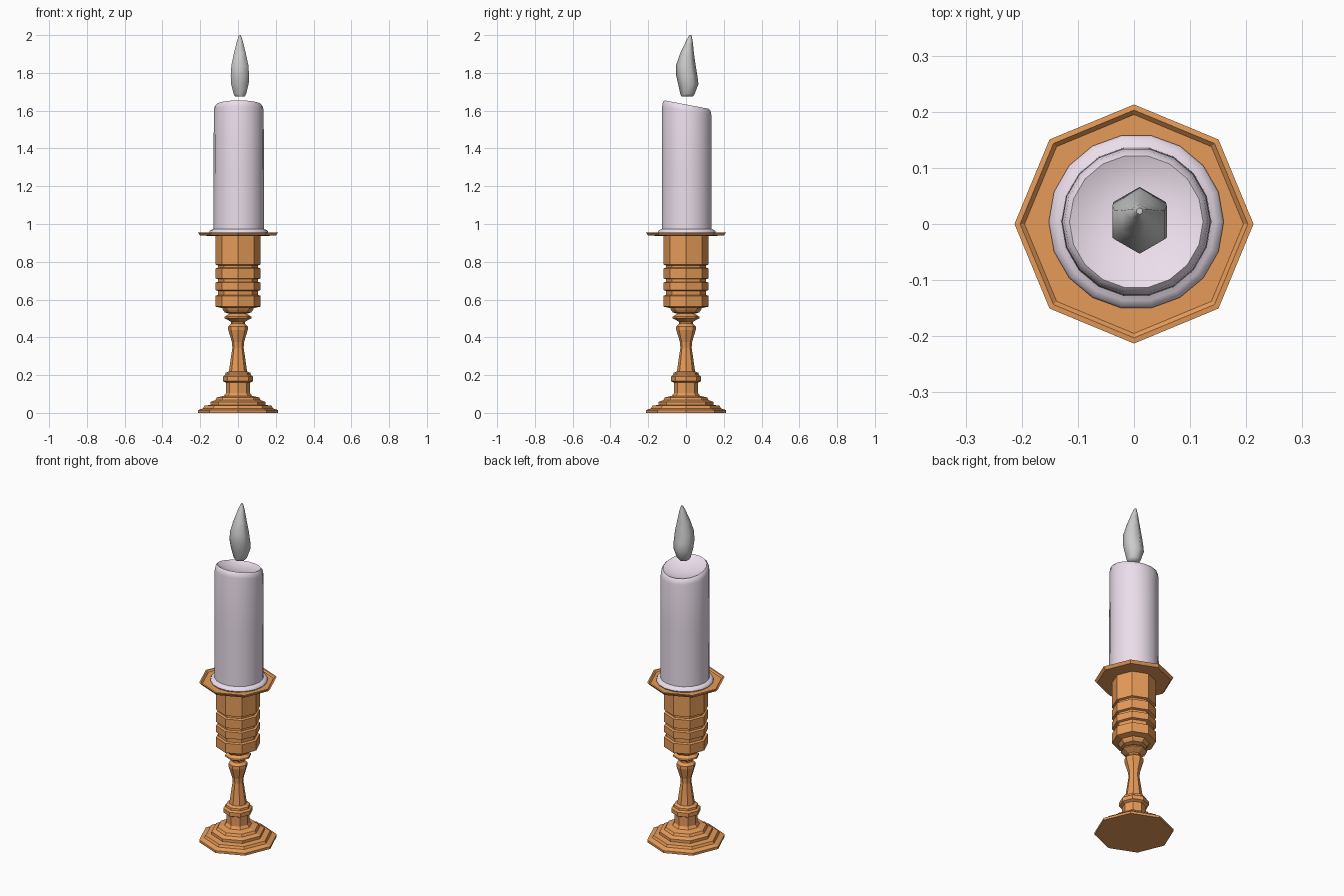
import bpy, bmesh, math


def material(name, rgb):
    m = bpy.data.materials.new(name)
    m.diffuse_color = (*rgb, 1)
    return m


def loft(name, rings, sides, mat=None, phase=0.0, smooth=None, tilt=0.0):
    """Skin stacked polygon rings given as (radius, z, x, y, tilt weight)."""
    bm = bmesh.new()
    loops = []
    for r, z, cx, cy, w in rings:
        loop = []
        for i in range(sides):
            a = phase + 2 * math.pi * i / sides
            x, y = r * math.cos(a), r * math.sin(a)
            loop.append(bm.verts.new((cx + x, cy + y, z + w * tilt * y)))
        loops.append(loop)
    for lo, hi in zip(loops, loops[1:]):
        for i in range(sides):
            j = (i + 1) % sides
            bm.faces.new((lo[i], lo[j], hi[j], hi[i]))
    bm.faces.new(loops[0][::-1])
    bm.faces.new(loops[-1])
    mesh = bpy.data.meshes.new(name)
    bm.to_mesh(mesh)
    bm.free()
    ob = bpy.data.objects.new(name, mesh)
    bpy.context.collection.objects.link(ob)
    if mat:
        mesh.materials.append(mat)
    if smooth:
        bpy.ops.object.select_all(action='DESELECT')
        ob.select_set(True)
        bpy.context.view_layer.objects.active = ob
        bpy.ops.object.shade_smooth_by_angle(angle=math.radians(smooth))
    return ob


def turned(name, profile, mat):
    return loft(name, [(r, z, 0, 0, 0) for r, z in profile], 8, mat)


wood = material("warm_wood", (0.8, 0.33, 0.1))
wax = material("wax", (0.83, 0.73, 0.83))

# Stepped octagonal foot
turned("foot", [(0.213, 0), (0.213, 0.014), (0.185, 0.024), (0.178, 0.038),
                (0.145, 0.042), (0.145, 0.058), (0.12, 0.068), (0.112, 0.082),
                (0.075, 0.09), (0.064, 0.105)], wood)

# Turned stem with collars
turned("stem", [(0.064, 0.10), (0.064, 0.16), (0.08, 0.168), (0.08, 0.192),
                (0.068, 0.2), (0.066, 0.212), (0.048, 0.22), (0.03, 0.345),
                (0.032, 0.375), (0.052, 0.44), (0.052, 0.458), (0.036, 0.472),
                (0.036, 0.482), (0.072, 0.502), (0.07, 0.51), (0.046, 0.525),
                (0.07, 0.532), (0.082, 0.548), (0.085, 0.565)], wood)

# Cup: bands separated by grooves
cup = [(0.085, 0.555), (0.12, 0.563)]
for low, high in ((0.62, 0.65), (0.69, 0.712), (0.765, 0.785)):
    cup += [(0.12, low), (0.106, low + 0.004), (0.106, high - 0.004), (0.12, high)]
cup += [(0.12, 0.938)]
turned("cup", cup, wood)

# Drip plate with a shallow rim
turned("drip_plate", [(0.12, 0.936), (0.2, 0.939), (0.213, 0.955),
                      (0.203, 0.956), (0.195, 0.948)], wood)

# Candle: melted foot, slightly leaning body, slanted hollow top
C = (0.004, 0.004)
body = [(0.150, 0.946, 0), (0.156, 0.955, 0), (0.152, 0.966, 0),
        (0.142, 0.970, 0), (0.134, 0.974, 0), (0.133, 1.30, 0),
        (0.132, 1.600, 0.9), (0.128, 1.622, 1), (0.119, 1.632, 1),
        (0.100, 1.622, 1), (0.06, 1.610, 1), (0.015, 1.606, 1)]
loft("candle", [(r, z, C[0], C[1], w) for r, z, w in body], 18, wax,
     smooth=50, tilt=-0.19)

# Hexagonal flame with a bent tip
flame = [(0.03, 1.675, 0.006), (0.038, 1.688, 0.008), (0.054, 1.742, 0.012),
         (0.056, 1.785, 0.004), (0.052, 1.84, -0.001), (0.036, 1.905, 0.006),
         (0.017, 1.97, 0.018), (0.006, 2.0, 0.023)]
loft("flame", [(r, z, 0.01, y, 0) for r, z, y in flame], 6,
     phase=math.pi / 2, smooth=65)
